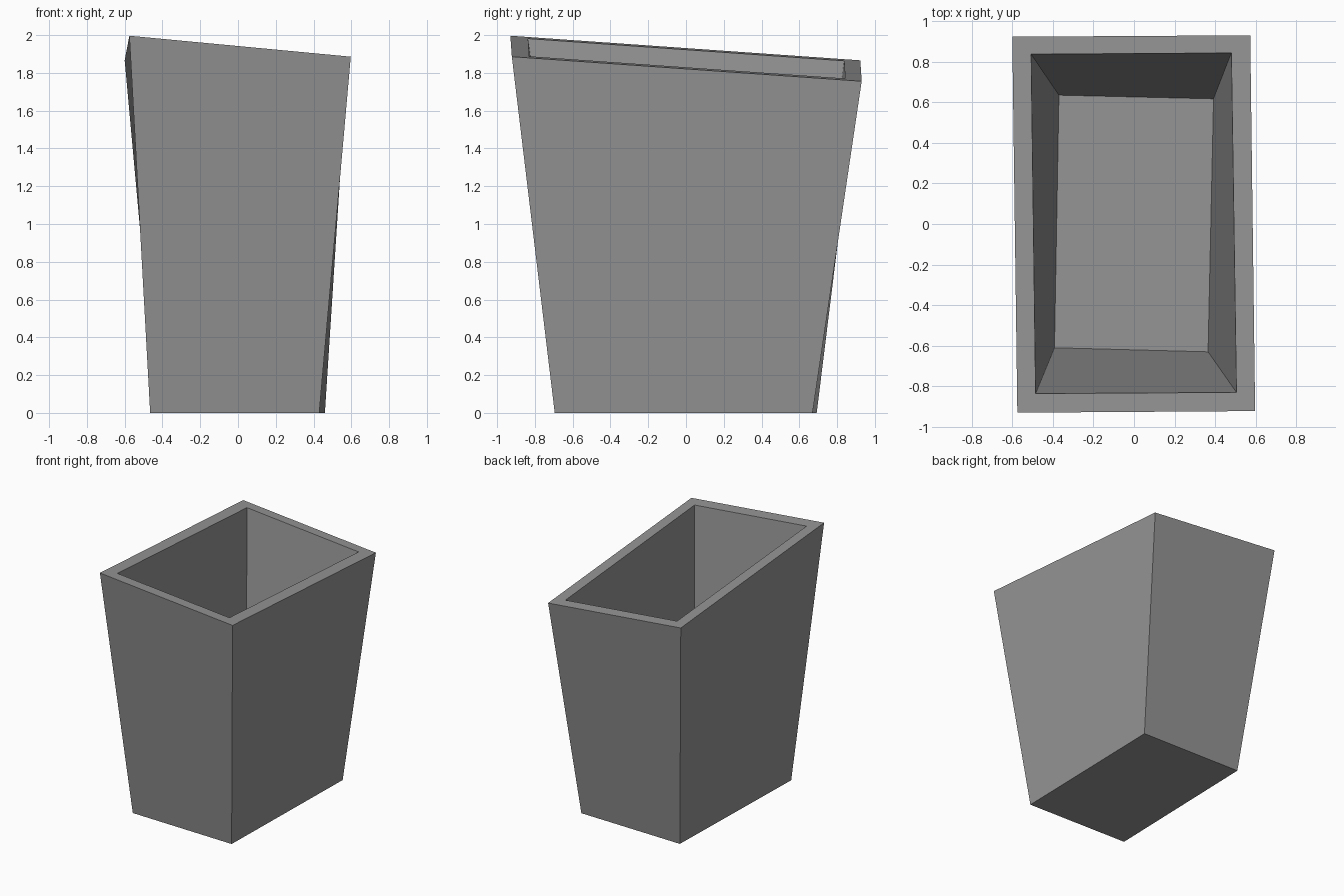
import bpy
import bmesh

cube = bpy.data.objects.get("Cube")
if cube:
    bpy.data.objects.remove(cube, do_unlink=True)

grey = bpy.data.materials.new("grey")
grey.use_nodes = True
colour = (0.3, 0.3, 0.3, 1)
grey.diffuse_color = colour
grey.node_tree.nodes["Principled BSDF"].inputs["Base Color"].default_value = colour


def rim_height(x, y):
    """Height of the slanted rim plane."""
    return 1.876 - 0.094 * x - 0.0715 * y


def ring(bm, corners, height=None):
    """Four corners, on the rim plane unless a height is given."""
    return [bm.verts.new((x, y, rim_height(x, y) if height is None else height))
            for x, y in corners]


bm = bmesh.new()

# Rings from the outer base, over the rim, down to the inner floor
rings = [
    ring(bm, [(-0.465, -0.67), (0.43, -0.695), (0.46, 0.67), (-0.43, 0.692)], 0),
    ring(bm, [(-0.575, -0.93), (0.597, -0.922), (0.573, 0.93), (-0.6, 0.923)]),
    ring(bm, [(-0.485, -0.836), (0.505, -0.83), (0.48, 0.843), (-0.507, 0.837)]),
    ring(bm, [(-0.392, -0.61), (0.365, -0.63), (0.392, 0.617), (-0.37, 0.635)], 0.23),
]

# Outer walls, rim and inner walls
for low, high in zip(rings, rings[1:]):
    for i in range(4):
        j = (i + 1) % 4
        bm.faces.new((low[i], low[j], high[j], high[i]))

# Underside and inner floor
bm.faces.new(reversed(rings[0]))
bm.faces.new(rings[-1])
bmesh.ops.recalc_face_normals(bm, faces=bm.faces)

mesh = bpy.data.meshes.new("open_bin")
bm.to_mesh(mesh)
bm.free()
mesh.materials.append(grey)
bpy.context.collection.objects.link(bpy.data.objects.new("open_bin", mesh))
